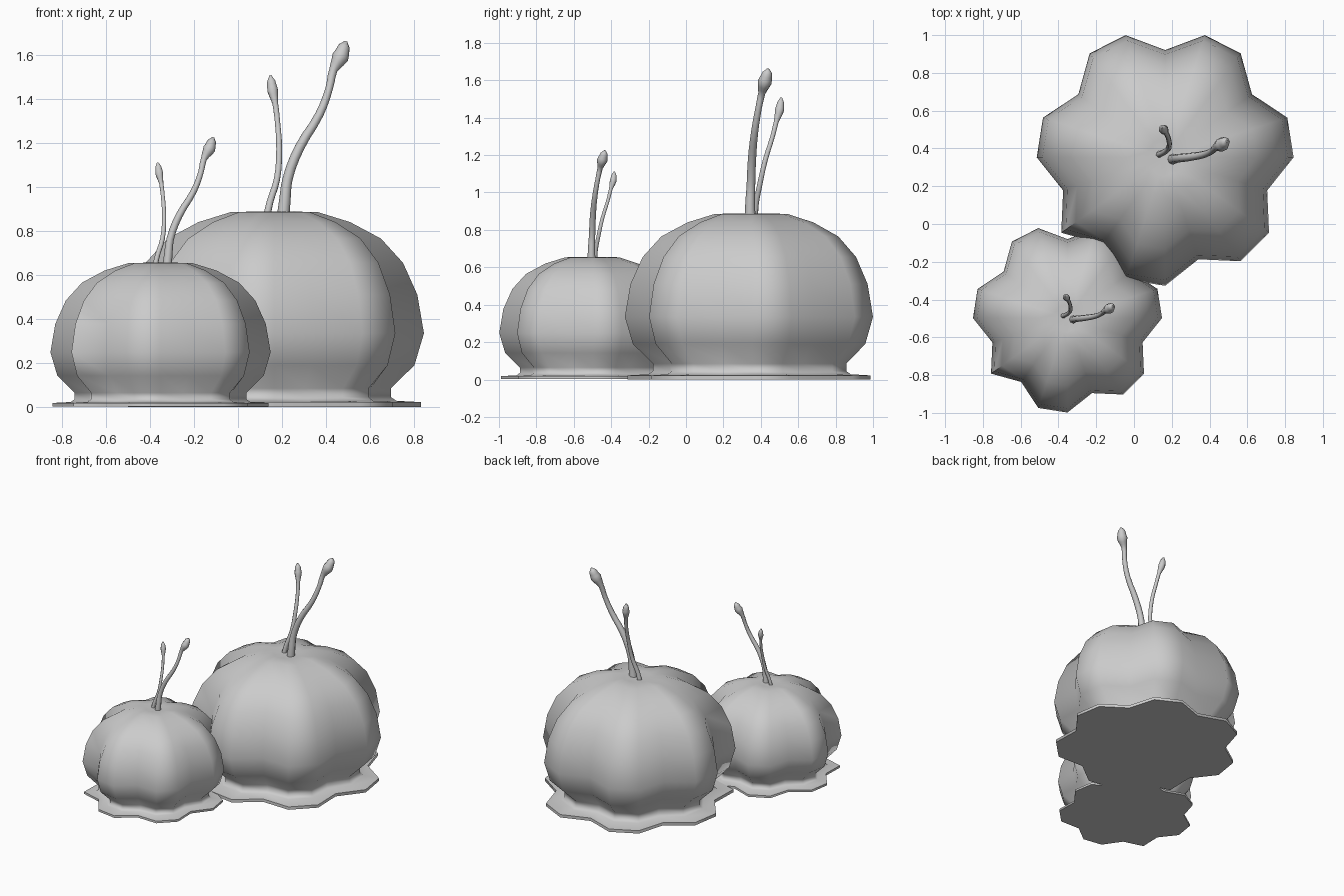
import bpy, bmesh
from math import radians, sin, cos

if "Cube" in bpy.data.objects:
    bpy.data.objects.remove(bpy.data.objects["Cube"])

SIDES = 20
# Body profile: (ridge radius, valley radius, height), top to bottom
BODY = [(0.10, 0.09, 0.888), (0.20, 0.17, 0.885), (0.345, 0.285, 0.84), (0.485, 0.405, 0.765),
        (0.585, 0.49, 0.655), (0.65, 0.545, 0.51), (0.68, 0.568, 0.335),
        (0.637, 0.54, 0.19), (0.53, 0.46, 0.085), (0.53, 0.46, 0.045),
        (0.555, 0.48, 0.028), (0.666, 0.56, 0.022), (0.666, 0.56, 0.0)]
# Stalk paths: (x, y, z, radius) relative to the body centre
TALL = [(0.04, -0.01, 0.86, 0.029), (0.048, -0.01, 0.94, 0.026), (0.06, -0.006, 1.035, 0.023),
        (0.115, 0.0, 1.18, 0.022), (0.205, 0.015, 1.33, 0.019), (0.25, 0.035, 1.45, 0.017),
        (0.268, 0.052, 1.53, 0.019), (0.30, 0.068, 1.59, 0.038),
        (0.318, 0.082, 1.64, 0.026), (0.326, 0.086, 1.662, 0.006)]
SHORT = [(-0.035, 0.015, 0.86, 0.018), (-0.02, 0.02, 0.93, 0.016), (0.012, 0.04, 1.035, 0.015),
         (0.022, 0.07, 1.17, 0.014), (0.014, 0.11, 1.30, 0.013), (0.004, 0.13, 1.38, 0.014),
         (-0.008, 0.147, 1.44, 0.026), (-0.014, 0.153, 1.48, 0.02), (-0.018, 0.156, 1.507, 0.005)]


def shade(obj, angle):
    bpy.ops.object.select_all(action='DESELECT')
    obj.select_set(True)
    bpy.context.view_layer.objects.active = obj
    bpy.ops.object.shade_smooth_by_angle(angle=radians(angle))


def ribbed_body(name, loc, s):
    """Lathed ribbed body with a flared foot; every third segment is a groove."""
    bm = bmesh.new()
    rings = []
    for ridge, valley, z in BODY:
        ring = []
        for i in range(SIDES):
            a = radians(234 + 18 * i)
            r = valley if i % 3 == 0 else ridge
            ring.append(bm.verts.new((r * s * cos(a), r * s * sin(a), z * s)))
        rings.append(ring)
    top = bm.verts.new((0, 0, 0.875 * s))
    for i in range(SIDES):
        j = (i + 1) % SIDES
        bm.faces.new((top, rings[0][i], rings[0][j]))
        for a, b in zip(rings, rings[1:]):
            bm.faces.new((a[i], b[i], b[j], a[j]))
    bm.faces.new(rings[-1][::-1])
    bmesh.ops.recalc_face_normals(bm, faces=bm.faces)
    me = bpy.data.meshes.new(name)
    bm.to_mesh(me)
    bm.free()
    obj = bpy.data.objects.new(name, me)
    obj.location = loc
    bpy.context.collection.objects.link(obj)
    shade(obj, 62)


def stalk(name, path, loc, s):
    """Curved stalk swelling into a bud at the tip."""
    cu = bpy.data.curves.new(name, 'CURVE')
    cu.dimensions = '3D'
    cu.bevel_depth = s
    cu.bevel_resolution = 2
    cu.resolution_u = 3
    cu.use_fill_caps = True
    sp = cu.splines.new('BEZIER')
    sp.bezier_points.add(len(path) - 1)
    for p, (x, y, z, r) in zip(sp.bezier_points, path):
        p.co = (x * s, y * s, z * s)
        p.radius = r
        p.handle_left_type = p.handle_right_type = 'AUTO'
    obj = bpy.data.objects.new(name, cu)
    obj.location = loc
    bpy.context.collection.objects.link(obj)
    bpy.ops.object.select_all(action='DESELECT')
    obj.select_set(True)
    bpy.context.view_layer.objects.active = obj
    bpy.ops.object.convert(target='MESH')
    shade(bpy.context.object, 60)


# Large plant at the back, small plant at the front
for label, loc, s in (("large", (0.165, 0.353, 0), 1.0), ("small", (-0.352, -0.498, 0.002), 0.736)):
    ribbed_body(label + "_ribbed_body", loc, s)
    stalk(label + "_tall_stalk", TALL, loc, s)
    stalk(label + "_short_stalk", SHORT, loc, s)
